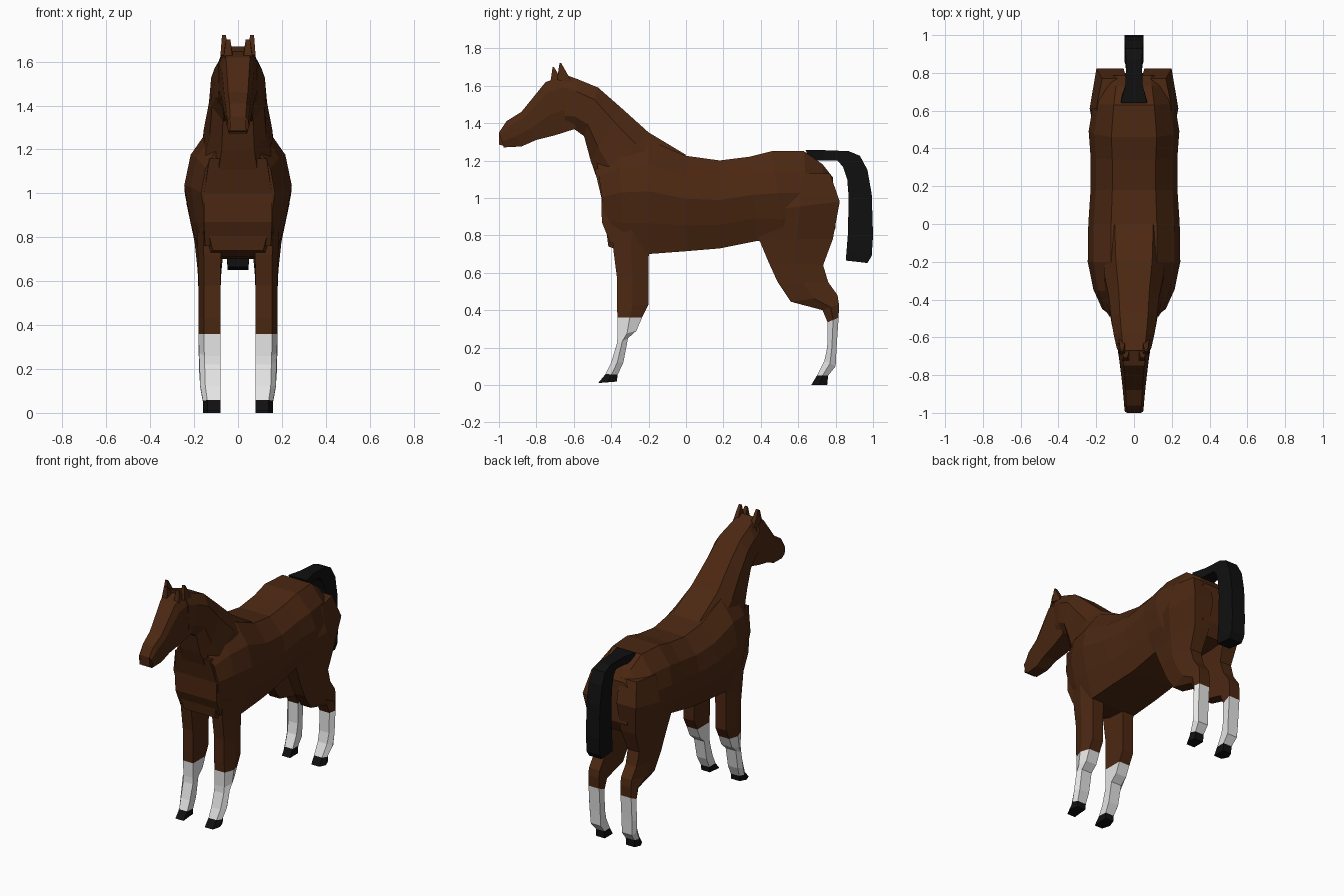
import bpy, bmesh


def material(name, rgb):
    m = bpy.data.materials.new(name)
    m.diffuse_color = (*rgb, 1)
    return m


brown = material("chestnut brown", (0.072, 0.021, 0.006))
white = material("sock white", (0.78, 0.78, 0.78))
black = material("hoof and tail black", (0.005, 0.005, 0.005))


def loft(name, section, rings, mats, mirror=False, rule=None):
    """Skin slanted cross-sections. Ring = (y1, z1, y2, z2, half width, x centre);
    section = (fraction from point 1 to point 2, fraction of half width)."""
    bm = bmesh.new()
    loops = []
    for y1, z1, y2, z2, w, *cx in rings:
        c = cx[0] if cx else 0
        loops.append([bm.verts.new((c + v * w, y1 + (y2 - y1) * u, z1 + (z2 - z1) * u))
                      for u, v in section])
    n = len(section)
    for a, b in zip(loops, loops[1:]):
        for i in range(n):
            j = (i + 1) % n
            bm.faces.new((a[i], a[j], b[j], b[i]))
    bm.faces.new(loops[0])
    bm.faces.new(loops[-1])
    bmesh.ops.recalc_face_normals(bm, faces=bm.faces)
    if rule:
        for f in bm.faces:
            f.material_index = rule(f.calc_center_median().z)
    me = bpy.data.meshes.new(name)
    bm.to_mesh(me)
    bm.free()
    for m in mats:
        me.materials.append(m)
    ob = bpy.data.objects.new(name, me)
    bpy.context.collection.objects.link(ob)
    if mirror:
        ob.modifiers.new("mirror", "MIRROR").use_mirror_merge = False
    return ob


def symmetric(half):
    return half + [(u, -v) for u, v in reversed(half)]


barrel = symmetric([(0, .68), (.27, .88), (.55, 1), (.78, .88), (1, .5)])
neck_section = symmetric([(0, .55), (.25, .95), (.75, .98), (1, .6)])
head_section = symmetric([(0, .75), (.4, 1), (.8, .95), (1, .7)])
leg_section = [(0, -1), (0, .5), (.5, 1), (1, .6), (1, -1)]
box = [(0, -1), (0, 1), (1, 1), (1, -1)]

# Body, chest to rump
loft("body", barrel, [
    (-.415, .74, -.48, 1.22, .168),
    (-.33, .71, -.36, 1.29, .215),
    (-.20, .70, -.20, 1.31, .245),
    (.00, .715, .00, 1.225, .242),
    (.18, .73, .18, 1.20, .23),
    (.38, .77, .34, 1.22, .23),
    (.53, .75, .46, 1.25, .24),
    (.66, .75, .63, 1.25, .215),
    (.76, .76, .73, 1.18, .19),
    (.80, .84, .785, 1.11, .17)], [brown])

# Chest bulge
loft("chest", [(0, -1), (0, 1), (1, 1.1), (1, -1.1)], [
    (-.405, .76, -.30, .76, .15),
    (-.45, .87, -.30, .87, .155),
    (-.452, 1.0, -.30, 1.0, .155),
    (-.49, 1.16, -.30, 1.16, .13)], [brown])

# Neck
loft("neck", neck_section, [
    (-.44, 1.00, .00, 1.23, .17),
    (-.475, 1.10, -.20, 1.35, .16),
    (-.51, 1.20, -.35, 1.485, .135),
    (-.545, 1.33, -.47, 1.59, .125),
    (-.60, 1.37, -.58, 1.635, .11),
    (-.64, 1.36, -.67, 1.668, .092)], [brown])

# Head
loft("head", head_section, [
    (-.59, 1.37, -.64, 1.655, .095),
    (-.70, 1.335, -.75, 1.62, .078),
    (-.80, 1.31, -.88, 1.46, .064),
    (-.88, 1.275, -.96, 1.41, .056),
    (-.975, 1.27, -1.0, 1.35, .05)], [brown])
loft("nose", box, [
    (-1.0, 1.285, -.95, 1.272, .038),
    (-1.0, 1.35, -.95, 1.38, .034)], [brown])

# Ears, each a pair of small spikes
loft("ear_front", box, [
    (-.725, 1.62, -.67, 1.64, .02, .045),
    (-.713, 1.70, -.706, 1.70, .01, .045)], [brown], True)
loft("ear_back", box, [
    (-.69, 1.63, -.61, 1.62, .018, .062),
    (-.676, 1.722, -.668, 1.722, .009, .064)], [brown], True)


def coat(z):
    return 2 if z < .045 else 1 if z < .355 else 0


# Front legs
loft("front_legs", leg_section, [
    (-.40, .88, -.18, .88, .06, .13),
    (-.388, .72, -.20, .68, .052, .13),
    (-.37, .58, -.20, .55, .05, .13),
    (-.37, .43, -.20, .43, .05, .13),
    (-.366, .36, -.235, .36, .05, .13),
    (-.366, .26, -.265, .29, .049, .129),
    (-.37, .22, -.31, .25, .048, .128),
    (-.40, .12, -.335, .12, .046, .126),
    (-.43, .058, -.365, .055, .04, .12),
    (-.47, .01, -.37, .018, .04, .12)], [brown, white, black], True, coat)

# Hind legs with thighs
loft("hind_legs", leg_section, [
    (.46, 1.13, .77, 1.13, .08, .12),
    (.40, .93, .822, .98, .09, .145),
    (.39, .78, .785, .78, .068, .13),
    (.44, .66, .733, .64, .054, .13),
    (.49, .55, .76, .55, .05, .13),
    (.56, .445, .81, .48, .05, .13),
    (.73, .40, .818, .43, .05, .13),
    (.757, .335, .816, .36, .05, .13),
    (.755, .20, .805, .20, .049, .129),
    (.74, .13, .80, .10, .046, .126),
    (.70, .05, .76, .05, .04, .12),
    (.67, 0, .755, 0, .04, .12)], [brown, white, black], True, coat)

# Tail
loft("tail", box, [
    (.64, 1.255, .66, 1.20, .07),
    (.74, 1.255, .73, 1.20, .045),
    (.87, 1.25, .81, 1.20, .042),
    (.93, 1.225, .84, 1.165, .045),
    (.97, 1.15, .862, 1.10, .05),
    (.993, 1.02, .87, 1.00, .05),
    (1.0, .80, .865, .80, .05),
    (.993, .69, .857, .70, .05),
    (.97, .652, .855, .665, .047)], [black])
